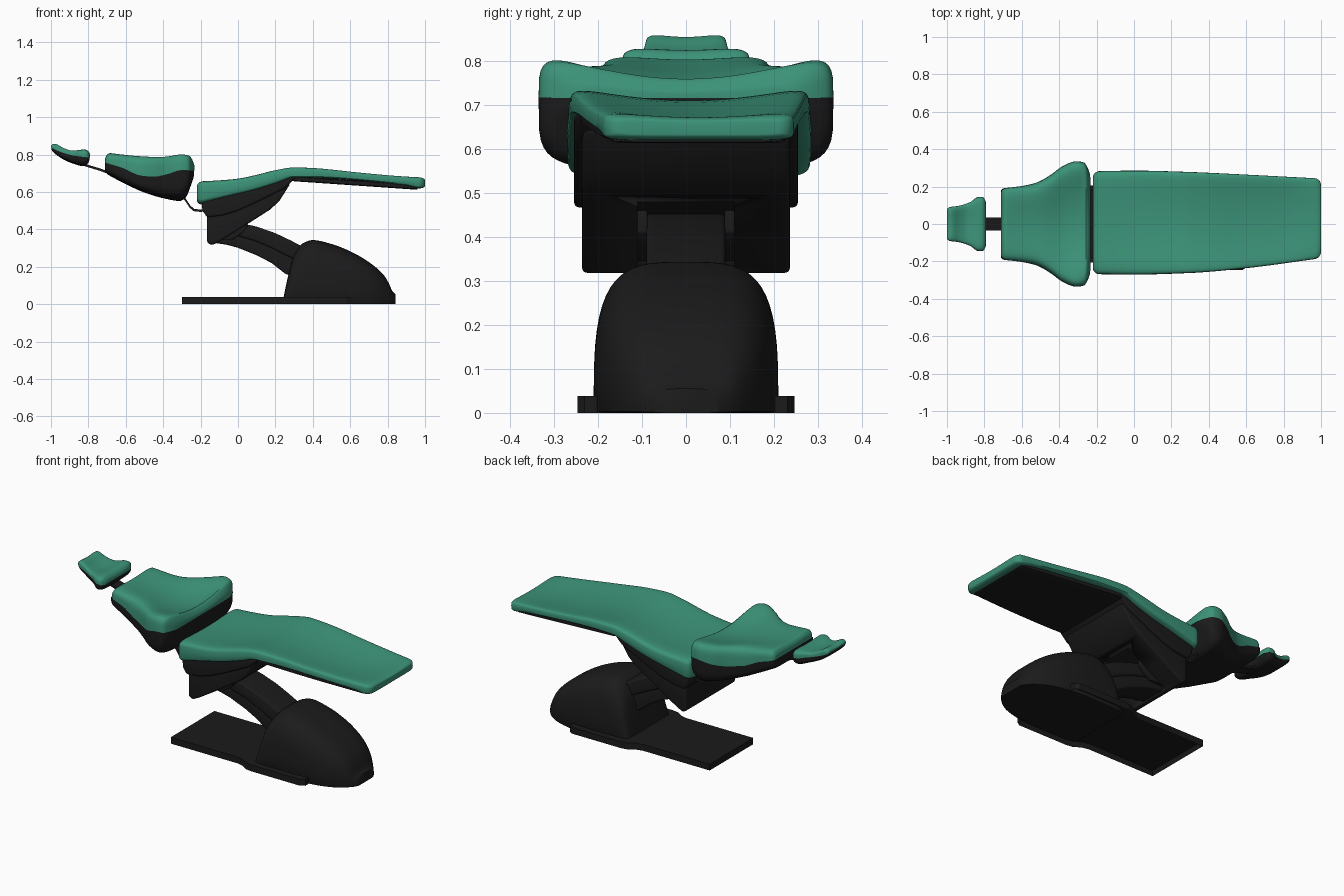
import bpy, bmesh, math

if "Cube" in bpy.data.objects:
    bpy.data.objects.remove(bpy.data.objects["Cube"])


def material(name, rgb):
    m = bpy.data.materials.new(name)
    m.diffuse_color = (*rgb, 1)
    m.use_nodes = True
    m.node_tree.nodes["Principled BSDF"].inputs["Base Color"].default_value = m.diffuse_color
    return m


GREEN = material("green_upholstery", (0.045, 0.29, 0.19))
BLACK = material("black_plastic", (0.011, 0.011, 0.011))


def ev(tab, x):
    """Smooth monotone interpolation of a small (x, value) table."""
    if not isinstance(tab, (list, tuple)):
        return tab
    if x <= tab[0][0]:
        return tab[0][1]
    if x >= tab[-1][0]:
        return tab[-1][1]
    sec = [(b[1] - a[1]) / (b[0] - a[0]) for a, b in zip(tab, tab[1:])]
    tan = [sec[0]] + [2 * p * q / (p + q) if p * q > 0 else 0 for p, q in zip(sec, sec[1:])] + [sec[-1]]
    i = max(j for j in range(len(sec)) if tab[j][0] <= x)
    h = tab[i + 1][0] - tab[i][0]
    t = (x - tab[i][0]) / h
    return ((2 * t**3 - 3 * t**2 + 1) * tab[i][1] + (t**3 - 2 * t**2 + t) * h * tan[i]
            + (3 * t**2 - 2 * t**3) * tab[i + 1][1] + (t**3 - t**2) * h * tan[i + 1])


def finish(name, bm, mat, angle=40):
    bmesh.ops.recalc_face_normals(bm, faces=bm.faces)
    me = bpy.data.meshes.new(name)
    bm.to_mesh(me)
    bm.free()
    me.materials.append(mat)
    ob = bpy.data.objects.new(name, me)
    bpy.context.collection.objects.link(ob)
    bpy.ops.object.select_all(action='DESELECT')
    ob.select_set(True)
    bpy.context.view_layer.objects.active = ob
    bpy.ops.object.shade_smooth_by_angle(angle=math.radians(angle))
    return ob


def loft(name, mat, x0, x1, W, T, M, B, C=0, dip=0, nu=4, nl=4, R=0.03, Rw=0.03, k=0.4, nx=48, N=36):
    """Pillow along x: half width W, top T, seam M, bottom B, centre C, centre dip."""
    bm = bmesh.new()
    us = [-math.cos(math.pi * i / N) for i in range(N + 1)]
    rings = []
    for j in range(nx + 1):
        x = x0 + (x1 - x0) * (1 - math.cos(math.pi * j / nx)) / 2
        d = min(x - x0, x1 - x, R)
        r = math.sqrt(max(0, 1 - ((R - d) / R) ** 2))
        w = ev(W, x) - Rw * (1 - r)
        t, m, b, c, dp = (ev(a, x) for a in (T, M, B, C, dip))
        g = k + (1 - k) * r
        up = [(c + w * u, m + (t - dp * (1 - u * u) - m) * g * max(0, 1 - abs(u)**nu)**(1 / nu)) for u in us]
        lo = [(c + w * u, m + (b - m) * g * max(0, 1 - abs(u)**nl)**(1 / nl)) for u in us[-2:0:-1]]
        rings.append([bm.verts.new((x, y, z)) for y, z in up + lo])
    n = len(rings[0])
    for a, b in zip(rings, rings[1:]):
        for i in range(n):
            bm.faces.new((a[i], a[(i + 1) % n], b[(i + 1) % n], b[i]))
    bm.faces.new(rings[0])
    bm.faces.new(rings[-1])
    return finish(name, bm, mat)


def prism(name, pts, hw, bevel=0.015, mat=BLACK):
    """Side profile (x, z) extruded across y, with rounded edges."""
    bm = bmesh.new()
    f = bm.faces.new([bm.verts.new((x, -hw, z)) for x, z in pts])
    g = bmesh.ops.extrude_face_region(bm, geom=[f])
    bmesh.ops.translate(bm, vec=(0, 2 * hw, 0), verts=[v for v in g['geom'] if isinstance(v, bmesh.types.BMVert)])
    if bevel:
        bmesh.ops.recalc_face_normals(bm, faces=bm.faces)
        sharp = [e for e in bm.edges if e.calc_face_angle(0) > 0.6]
        bmesh.ops.bevel(bm, geom=sharp, offset=bevel, segments=4, profile=0.5, affect='EDGES', clamp_overlap=True)
    return finish(name, bm, mat)


def strap(name, pts, hw, th):
    prism(name, pts + [(x - th * 0.3, z - th) for x, z in reversed(pts)], hw, 0)


# Headrest: cushion and shell
HW = [(-1, .09), (-.95, .095), (-.88, .115), (-.83, .145), (-.81, .145), (-.79, .125)]
HM = [(-1, .838), (-.95, .815), (-.88, .795), (-.79, .783)]
loft("headrest_cushion", GREEN, -1, -.79, HW,
     [(-1, .865), (-.98, .866), (-.93, .842), (-.89, .829), (-.82, .836), (-.79, .825)],
     HM, HM, dip=.012, R=.02, Rw=.015, nx=28)
loft("headrest_shell", BLACK, -.998, -.795, HW, HM, HM,
     [(-1, .82), (-.93, .772), (-.87, .748), (-.83, .738), (-.79, .755)], R=.02, Rw=.015, nx=28)
strap("headrest_strap", [(-.86, .765), (-.8, .745), (-.74, .727), (-.68, .705)], .036, .012)

# Backrest: winged cushion and deep shell
BW = [(-.71, .19), (-.6, .203), (-.52, .222), (-.45, .26), (-.38, .31), (-.31, .335), (-.27, .33), (-.24, .285), (-.23, .25)]
BM = [(-.71, .757), (-.62, .73), (-.52, .688), (-.45, .682), (-.38, .695), (-.3, .717), (-.23, .715)]
loft("backrest_cushion", GREEN, -.71, -.232, BW,
     [(-.71, .815), (-.69, .822), (-.6, .82), (-.5, .822), (-.4, .83), (-.3, .845), (-.26, .83), (-.23, .78)],
     BM, BM, dip=[(-.71, .015), (-.5, .05), (-.3, .1), (-.23, .04)], R=.03, Rw=.02)
loft("backrest_shell", BLACK, -.71, -.235, BW, BM, BM,
     [(-.71, .7), (-.6, .642), (-.5, .597), (-.4, .567), (-.31, .552), (-.28, .57), (-.25, .64), (-.235, .68)],
     nl=5, R=.02, Rw=.01, k=.75)
strap("backrest_strap", [(-.31, .59), (-.28, .566), (-.255, .528), (-.235, .51), (-.2, .506), (-.15, .508)], .18, .012)

# Seat and leg rest: one long cushion, slightly skewed at the foot
SW = [(-.22, .275), (0, .278), (.3, .27), (.6, .25), (1, .213)]
SC = [(-.22, .007), (.3, .008), (.6, .014), (1, .03)]
loft("seat_cushion", GREEN, -.22, 1, SW,
     [(-.22, .668), (-.1, .675), (0, .685), (.1, .706), (.2, .731), (.3, .745), (.4, .741), (.6, .72), (.8, .7), (1, .684)],
     [(-.22, .6), (0, .625), (.2, .675), (.3, .697), (.4, .697), (.7, .674), (1, .648)],
     [(-.22, .525), (-.15, .545), (0, .585), (.1, .61), (.2, .642), (.3, .675), (.4, .674), (.9, .634), (.96, .62), (1, .618)],
     C=SC, dip=[(-.22, .02), (.3, .035), (.8, .03), (1, .012)], nu=5, nl=7, R=.035, Rw=.035, k=.5, nx=70)
loft("leg_rest_panel", BLACK, .29, .96, [(x, w - .022) for x, w in SW],
     [(.29, .685), (.96, .64)], [(.29, .672), (.96, .63)], [(.29, .658), (.96, .612)],
     C=SC, nu=10, nl=10, R=.01, Rw=.01, k=.8, nx=20)

# Seat support: upper skirt and lower wedge with a slot for the arm
prism("seat_support_upper", [(-.195, .55), (-.19, .5), (-.165, .465), (-.08, .475), (0, .5), (.1, .545), (.2, .595),
                             (.25, .62), (.31, .68), (.2, .67), (0, .61)], .254, .012)
wedge = prism("seat_support_lower", [(-.165, .5), (-.165, .33), (-.14, .315), (-.1, .335), (0, .397), (.1, .46), (.17, .505),
                                     (.22, .55), (.28, .645), (.1, .58)], .236, .012)
cutter = prism("slot_cutter", [(-.125, .25), (.13, .25), (.13, .51), (-.125, .44)], .11, 0)
mod = wedge.modifiers.new("slot", 'BOOLEAN')
mod.object = cutter
mod.solver = 'EXACT'
bpy.context.view_layer.objects.active = wedge
bpy.ops.object.modifier_apply(modifier=mod.name)
bpy.data.objects.remove(cutter)

# Lifting arm: cover and inner link
prism("arm_cover", [(-.1, .455), (0, .437), (.1, .415), (.2, .38), (.28, .342), (.38, .29), (.38, .2), (.28, .25),
                    (.18, .3), (.1, .335), (0, .365), (-.1, .385)], .09, .012)
prism("arm_link", [(-.14, .4), (-.14, .33), (-.06, .318), (0, .302), (.1, .262), (.18, .22), (.25, .165), (.35, .12),
                   (.36, .22), (.2, .31), (0, .385)], .078, .01)
for s, side in ((-1, "right"), (1, "left")):
    ob = prism(f"arm_pivot_{side}", [(-.12, .45), (-.12, .345), (-.03, .345), (.02, .38), (.05, .41), (.05, .46)], .012, .005)
    ob.location.y = s * .099

# Pedestal: domed housing tapering to a rounded nose
loft("pedestal", BLACK, .24, .842, [(.24, .195), (.3, .207), (.5, .21), (.62, .2), (.72, .175), (.79, .135), (.83, .095), (.842, .075)],
     [(.24, .02), (.27, .16), (.3, .265), (.35, .328), (.4, .343), (.5, .322), (.6, .283), (.7, .225), (.78, .155),
      (.81, .105), (.825, .07), (.842, .055)],
     0.004, 0, nu=3.6, R=.002, Rw=0, k=1, nx=60)

# Base plate: wide under the pedestal, with a hollow underside
half = [(-.3, .205), (.14, .205), (.18, .215), (.22, .24), (.26, .246), (.58, .246), (.605, .23)]
bm = bmesh.new()
f = bm.faces.new([bm.verts.new((x, y, 0)) for x, y in half] + [bm.verts.new((x, -y, 0)) for x, y in reversed(half)])
g = bmesh.ops.extrude_face_region(bm, geom=[f])
bmesh.ops.translate(bm, vec=(0, 0, .038), verts=[v for v in g['geom'] if isinstance(v, bmesh.types.BMVert)])
bmesh.ops.recalc_face_normals(bm, faces=bm.faces)
low = min(bm.faces, key=lambda q: q.calc_center_median().z)
bmesh.ops.inset_region(bm, faces=[low], thickness=.014)
low = [q for q in bm.faces if q.normal.z < -.9 and len(q.verts) > 4]
for v in low[0].verts:
    v.co.z = .025
finish("base_plate", bm, BLACK, 25)
